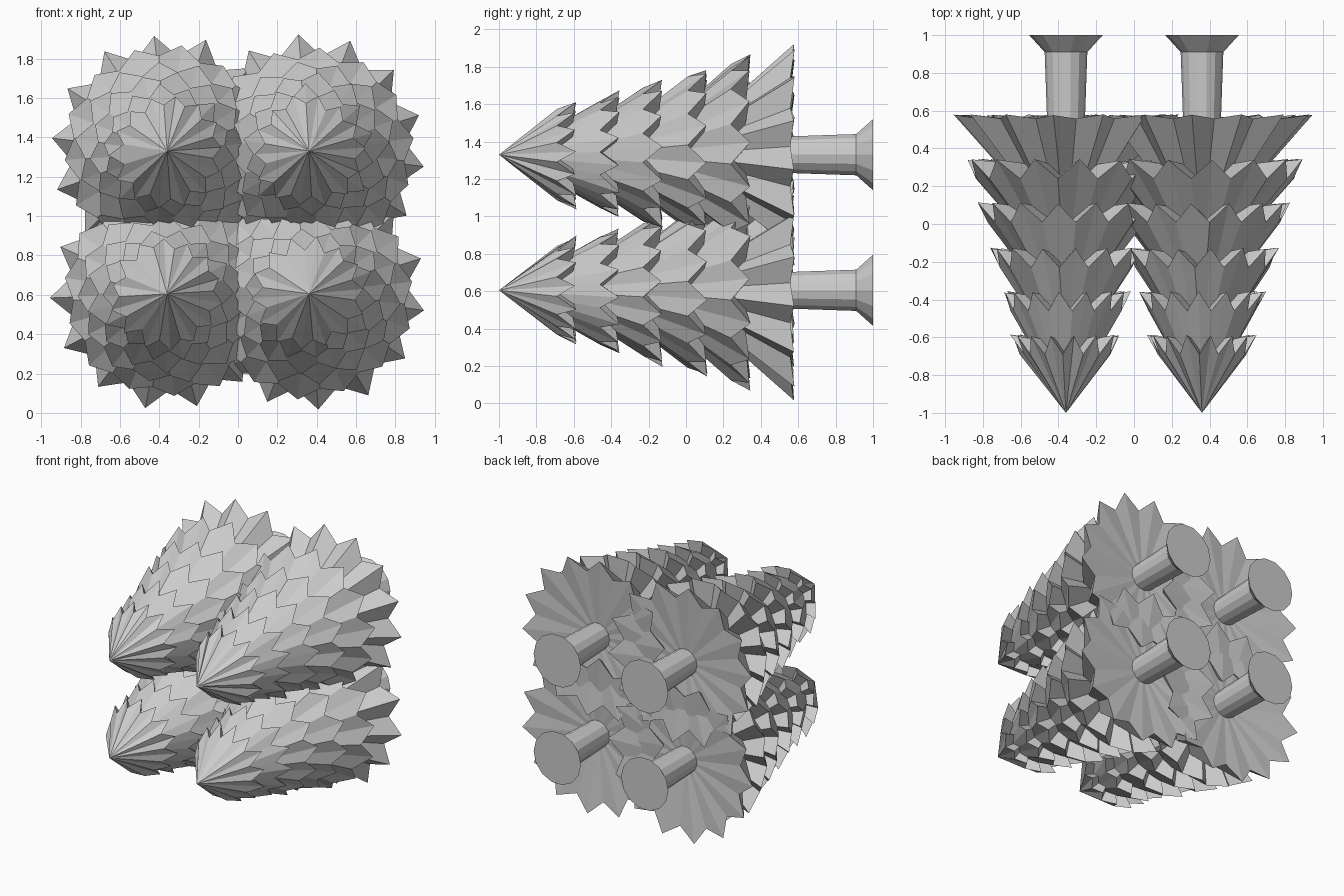
import bpy, bmesh, random
from math import cos, sin, pi, radians

if "Cube" in bpy.data.objects:
    bpy.data.objects.remove(bpy.data.objects["Cube"], do_unlink=True)

random.seed(4)
POINTS = 14          # spikes around each tier
STEP = 2 * pi / POINTS

grey = bpy.data.materials.new("plain_grey")
grey.use_nodes = True
grey.diffuse_color = (0.6, 0.6, 0.6, 1)
grey.node_tree.nodes["Principled BSDF"].inputs["Base Color"].default_value = (0.6, 0.6, 0.6, 1)


def finish(name, bm, location):
    bmesh.ops.recalc_face_normals(bm, faces=bm.faces[:])
    mesh = bpy.data.meshes.new(name)
    bm.to_mesh(mesh)
    bm.free()
    mesh.materials.append(grey)
    obj = bpy.data.objects.new(name, mesh)
    obj.location = location
    bpy.context.collection.objects.link(obj)


def around(bm, radius, y, angle):
    return bm.verts.new((radius * cos(angle), y, radius * sin(angle)))


# Pleated cone with a jagged rim, closed by a pleated underside
def tier(name, location, apex_y, tip, notch, inner_y, phase, jitter):
    bm = bmesh.new()
    apex = bm.verts.new((0, apex_y, 0))
    inner = bm.verts.new((0, inner_y, 0))
    rim = []
    for i in range(POINTS):
        angle = phase + i * STEP
        wobble = random.uniform(-jitter, jitter)
        rim.append(around(bm, tip[0] + wobble, tip[1] + wobble * 0.4, angle))
        wobble = random.uniform(-jitter, jitter)
        rim.append(around(bm, notch[0] + wobble, notch[1], angle + STEP / 2))
    for a, b in zip(rim, rim[1:] + rim[:1]):
        bm.faces.new((apex, a, b))
        bm.faces.new((inner, b, a))
    finish(name, bm, location)


# Faceted trunk that flares into a flat foot
def trunk(name, location):
    bm = bmesh.new()
    rings = []
    for radius, y in ((0.095, 0.4), (0.113, 0.91), (0.195, 1.0)):
        rings.append([around(bm, radius, y, i * STEP) for i in range(POINTS)])
    for low, high in zip(rings, rings[1:]):
        for i in range(POINTS):
            j = (i + 1) % POINTS
            bm.faces.new((low[i], low[j], high[j], high[i]))
    bm.faces.new(rings[0])
    bm.faces.new(rings[-1])
    finish(name, bm, location)


# Spike radius, spike y and apex y of each tier
TIERS = [(0.285, -0.59, -1.0), (0.335, -0.36, -0.97), (0.40, -0.13, -0.77),
         (0.46, 0.11, -0.54), (0.53, 0.34, -0.31), (0.593, 0.578, -0.09)]

# Four trees lying on their sides: place, x, z, turn of the widest tier
TREES = [("upper_left", 0.36, 1.33, 18), ("lower_left", 0.36, 0.605, 17.5),
         ("upper_right", -0.36, 1.33, 19.3), ("lower_right", -0.36, 0.605, 2)]

for place, x, z, turn in TREES:
    for n, (radius, y, apex) in enumerate(TIERS):
        last = n == len(TIERS) - 1
        if last:
            notch, phase, inner = (radius - 0.105, y - 0.02), radians(turn), y - 0.06
        else:
            notch, inner = (radius - 0.05, y - 0.10), y - 0.05
            phase = radians(turn) + (5 - n) % 2 * STEP / 2 + random.uniform(-0.06, 0.06)
        tier(f"{place}_tier_{n + 1}", (x, 0, z), apex, (radius, y), notch, inner,
             phase, 0.006 if last else 0.012)
    trunk(f"{place}_trunk", (x, 0, z))
